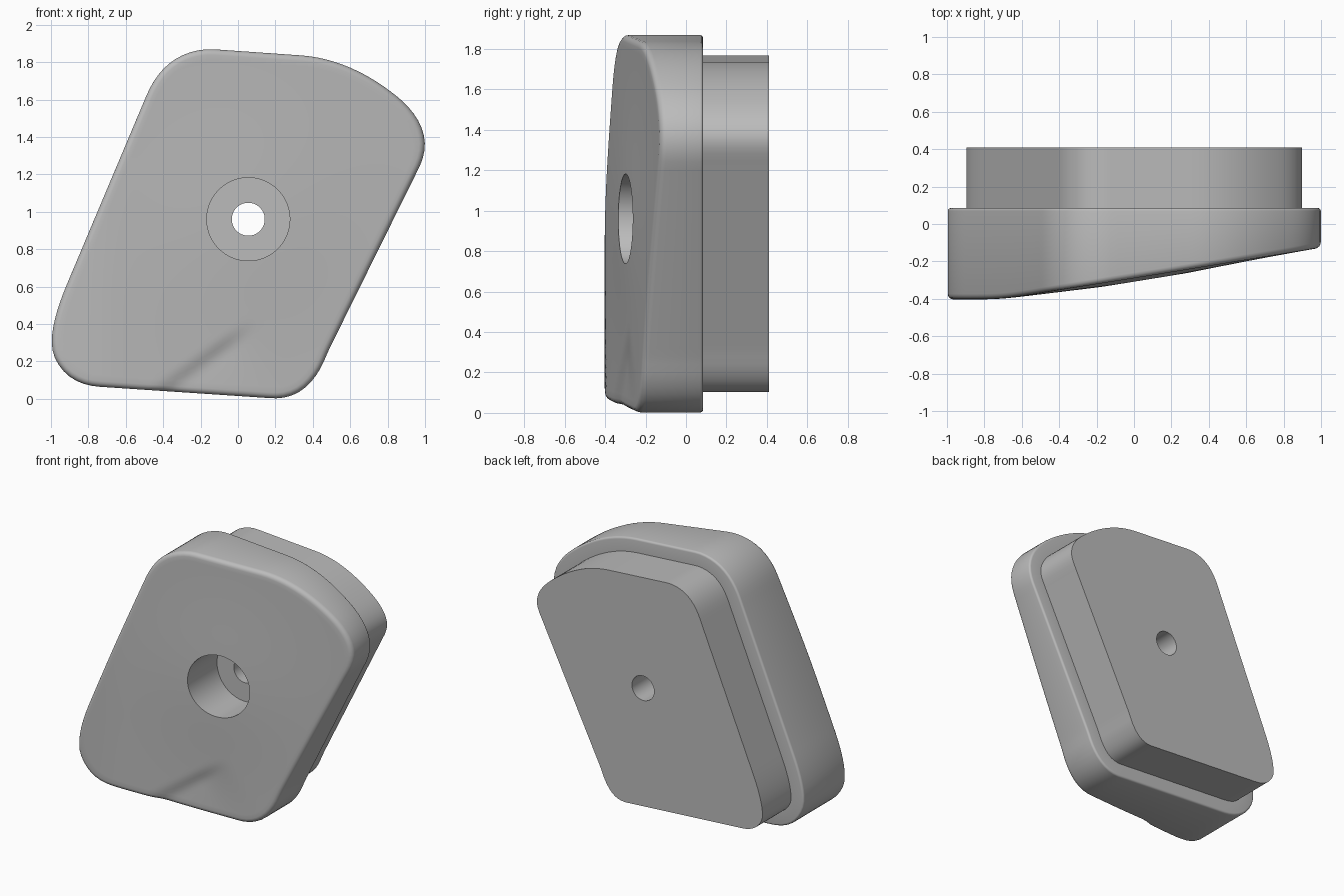
import bpy, math
from mathutils import Vector

if "Cube" in bpy.data.objects:
    bpy.data.objects.remove(bpy.data.objects["Cube"])

CENTRE = Vector((0.055, 0.96))      # screw hole axis in x, z
BORE, HOLE = 0.222, 0.088           # counterbore and screw hole radii
FLOOR, STEP, BACK = 0.0, 0.085, 0.41  # depths along y
COUNT = 144


# Outline: rounded corners as quadratic arcs (start, control, end), clockwise
CORNERS = [
    ((-0.49, 1.62), (-0.39, 1.86), (-0.15, 1.87)),
    ((0.35, 1.835), (0.62, 1.81), (0.87, 1.60)),
    ((0.87, 1.60), (1.07, 1.42), (0.96, 1.22)),
    ((0.48, 0.25), (0.385, -0.01), (0.18, 0.003)),
    ((-0.75, 0.065), (-0.91, 0.08), (-0.975, 0.21)),
    ((-0.975, 0.21), (-1.035, 0.32), (-0.92, 0.60)),
]


def make_outline():
    path = []
    for corner in CORNERS:
        a, b, c = (Vector(p) for p in corner)
        for k in range(17):
            t = k / 16
            p = a * (1 - t) ** 2 + b * 2 * t * (1 - t) + c * t * t
            if not path or (p - path[-1]).length > 1e-5:
                path.append(p)
    # resample: keep the arcs and spread the rest evenly
    path.append(path[0])
    total = sum((q - p).length for p, q in zip(path, path[1:]))
    result, seg, walked = [], 0, 0.0
    for k in range(COUNT):
        target = total * k / COUNT
        while walked + (path[seg + 1] - path[seg]).length < target:
            walked += (path[seg + 1] - path[seg]).length
            seg += 1
        edge = path[seg + 1] - path[seg]
        result.append(path[seg] + edge.normalized() * (target - walked))
    return result


OUTLINE = make_outline()


def inset(d):
    pts = []
    for i, p in enumerate(OUTLINE):
        t = (OUTLINE[(i + 1) % COUNT] - OUTLINE[i - 1]).normalized()
        pts.append(p + Vector((t.y, -t.x)) * d)
    return pts


def circle(r):
    return [CENTRE + (p - CENTRE).normalized() * r for p in OUTLINE]


def smooth(t):
    t = min(1, max(0, t))
    return t * t * (3 - 2 * t)


# Sloping front: flat at the left, tapering to the right, with a shallow crease
def front(p):
    x, z = p
    slope = 0.162 * (x + 0.72)
    y = -0.405 + 0.5 * (slope + math.sqrt(slope ** 2 + 0.0003))
    y -= 0.024 * math.exp(-((x - 0.05) ** 2 + (z - 0.95) ** 2) / 0.3)
    across = 0.59 * (x + 0.4) - 0.81 * (z - 0.05)
    along = 0.81 * (x + 0.4) + 0.59 * (z - 0.05)
    dip = smooth(across / 0.08 + 0.5) * math.exp(-max(0, across) / 0.2)
    return y + 0.022 * dip * smooth((0.65 - along) / 0.3)


def flat(pts, y):
    return [(p.x, y, p.y) for p in pts]


def sloped(pts, back=0.0):
    return [(p.x, front(p) + back, p.y) for p in pts]


def loft(name, rings, material):
    verts = [v for ring in rings for v in ring]
    faces = []
    for r in range(len(rings) - 1):
        a, b = r * COUNT, (r + 1) * COUNT
        for i in range(COUNT):
            j = (i + 1) % COUNT
            faces.append((a + i, a + j, b + j, b + i))
    mesh = bpy.data.meshes.new(name)
    mesh.from_pydata(verts, [], faces)
    mesh.materials.append(material)
    obj = bpy.data.objects.new(name, mesh)
    bpy.context.collection.objects.link(obj)
    bpy.ops.object.select_all(action="DESELECT")
    obj.select_set(True)
    bpy.context.view_layer.objects.active = obj
    bpy.ops.object.shade_smooth_by_angle(angle=math.radians(35))
    return obj


grey = bpy.data.materials.new("plain grey")
grey.use_nodes = True
colour = (0.5, 0.5, 0.5, 1)
grey.diffuse_color = colour
grey.node_tree.nodes["Principled BSDF"].inputs["Base Color"].default_value = colour

# Face pad: counterbore floor and wall, sloped front, rounded rim, back ledge
bore = circle(BORE)
rim = inset(0.03)
rings = [flat(circle(HOLE), FLOOR), flat(bore, FLOOR)]
STEPS = 24
for k in range(STEPS + 1):
    rings.append(sloped([p.lerp(q, k / STEPS) for p, q in zip(bore, rim)]))
for k in range(1, 5):
    a = math.pi / 2 * k / 4
    rings.append(sloped(inset(0.03 * (1 - math.sin(a))), 0.03 * (1 - math.cos(a))))
for k in range(5):
    a = math.pi / 2 * k / 4
    rings.append(flat(inset(0.015 * (1 - math.cos(a))), STEP - 0.015 * (1 - math.sin(a))))
rings.append(flat(inset(0.1), STEP))
loft("face_pad", rings, grey)

# Rear plug: inset wall, flat back and screw hole
loft("rear_plug", [
    flat(inset(0.1), STEP),
    flat(inset(0.1), BACK),
    flat(circle(HOLE), BACK),
    flat(circle(HOLE), FLOOR),
], grey)
